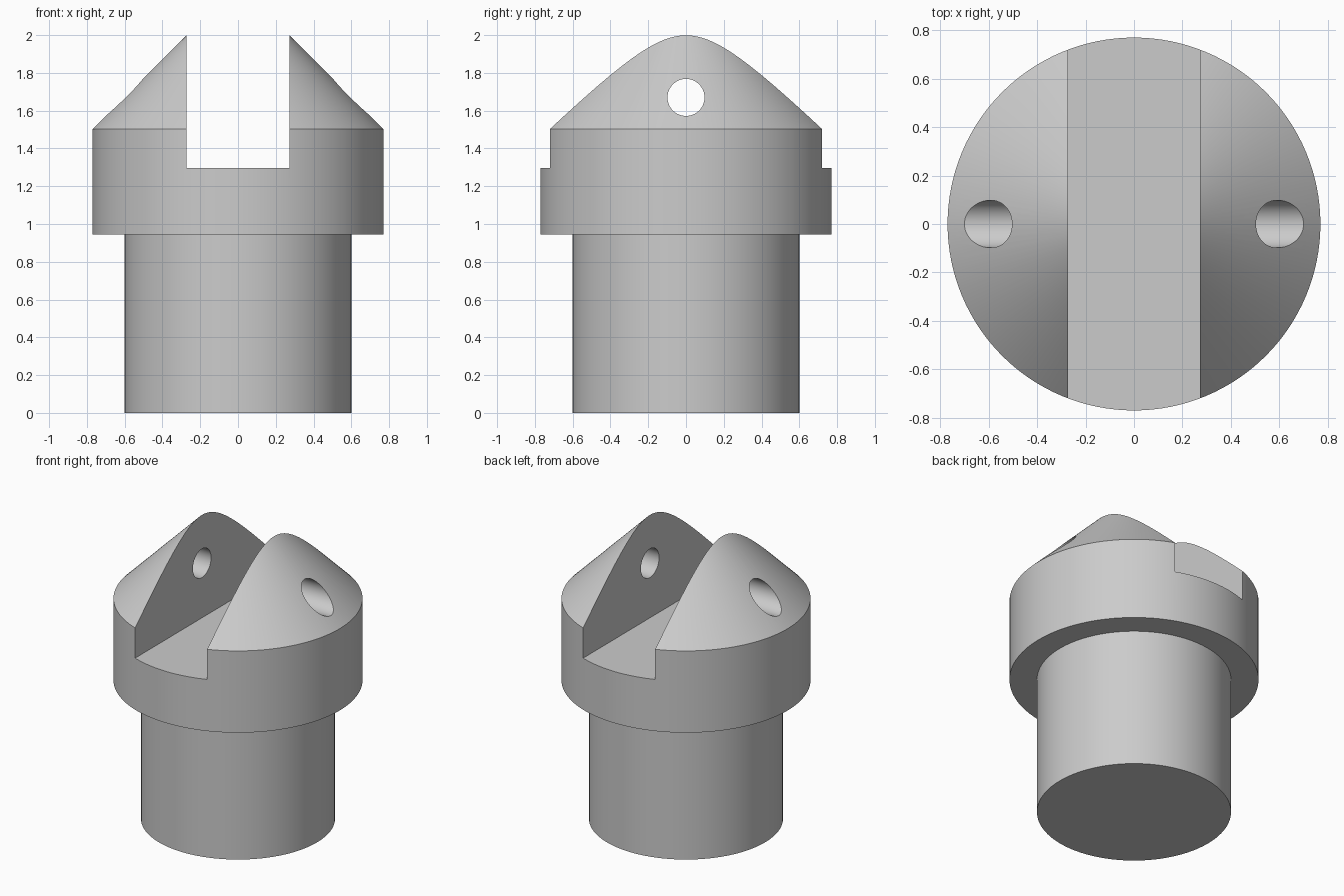
import bpy, bmesh, math
from mathutils import Matrix, Vector

cube = bpy.data.objects.get("Cube")
if cube:
    bpy.data.objects.remove(cube, do_unlink=True)

grey = bpy.data.materials.new("light grey")
grey.use_nodes = True
grey.diffuse_color = (0.6, 0.6, 0.6, 1)
grey.node_tree.nodes["Principled BSDF"].inputs["Base Color"].default_value = grey.diffuse_color

SEGMENTS = 128
SLOT_HALF, SLOT_FLOOR = 0.272, 1.297


def add_object(name, bm):
    bmesh.ops.recalc_face_normals(bm, faces=bm.faces)
    mesh = bpy.data.meshes.new(name)
    bm.to_mesh(mesh)
    bm.free()
    mesh.materials.append(grey)
    obj = bpy.data.objects.new(name, mesh)
    bpy.context.collection.objects.link(obj)
    return obj


def revolve(name, profile):
    """Solid of revolution with capped ends."""
    bm = bmesh.new()
    rings = []
    for r, z in profile:
        rings.append([bm.verts.new((r * math.cos(a), r * math.sin(a), z))
                      for a in (2 * math.pi * i / SEGMENTS for i in range(SEGMENTS))])
    for low, high in zip(rings, rings[1:]):
        for i in range(SEGMENTS):
            j = (i + 1) % SEGMENTS
            bm.faces.new((low[i], low[j], high[j], high[i]))
    bm.faces.new(rings[0])
    bm.faces.new(rings[-1])
    return add_object(name, bm)


# Stem, wide collar and conical head in one turned body
body = revolve("slotted_plug", [(0.6, 0), (0.6, 0.945), (0.77, 0.945),
                                (0.77, 1.503), (0.1, 2.17)])

# Slot running front to back
bm = bmesh.new()
bmesh.ops.create_cube(bm, size=1)
bmesh.ops.scale(bm, vec=Vector((2 * SLOT_HALF, 3, 2)), verts=bm.verts)
bmesh.ops.translate(bm, vec=Vector((0, 0, SLOT_FLOOR + 1)), verts=bm.verts)
slot = add_object("slot_cutter", bm)

# Pin hole running side to side
bm = bmesh.new()
bmesh.ops.create_cone(bm, cap_ends=True, segments=64, radius1=0.098, radius2=0.098, depth=3,
                      matrix=Matrix.Translation((0, 0, 1.67)) @ Matrix.Rotation(math.pi / 2, 4, 'Y'))
hole = add_object("pin_hole_cutter", bm)

# Cut both, keep the result, remove the cutters
bpy.context.view_layer.objects.active = body
for cutter in (slot, hole):
    cutter.hide_render = True
    mod = body.modifiers.new(cutter.name, 'BOOLEAN')
    mod.operation = 'DIFFERENCE'
    mod.solver = 'EXACT'
    mod.object = cutter
    bpy.ops.object.modifier_apply(modifier=mod.name)
    bpy.data.objects.remove(cutter, do_unlink=True)

bpy.ops.object.select_all(action='DESELECT')
body.select_set(True)
bpy.ops.object.shade_smooth_by_angle(angle=math.radians(30))
